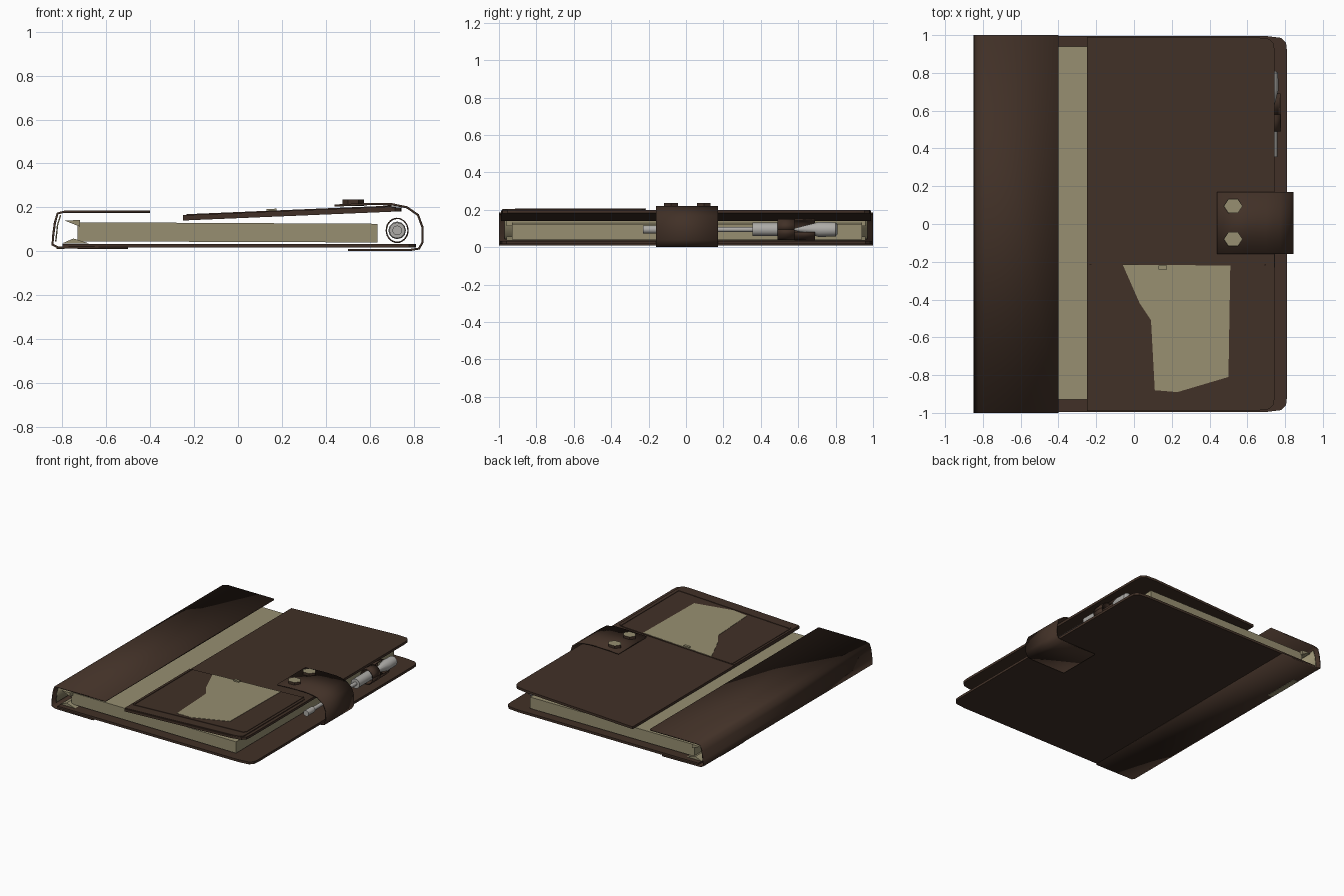
import bpy
import bmesh
import math

cube = bpy.data.objects.get("Cube")
if cube:
    bpy.data.objects.remove(cube, do_unlink=True)


def material(name, r, g, b):
    m = bpy.data.materials.new(name)
    m.use_nodes = True
    m.diffuse_color = (r, g, b, 1)
    bsdf = m.node_tree.nodes["Principled BSDF"]
    bsdf.inputs["Base Color"].default_value = (r, g, b, 1)
    bsdf.inputs["Roughness"].default_value = 0.8
    return m


leather = material("brown leather", 0.053, 0.030, 0.020)
paper = material("tan paper", 0.31, 0.275, 0.165)
metal = material("grey metal", 0.42, 0.41, 0.39)


def finish(name, bm, mat, smooth=False):
    bmesh.ops.recalc_face_normals(bm, faces=bm.faces)
    mesh = bpy.data.meshes.new(name)
    bm.to_mesh(mesh)
    bm.free()
    mesh.materials.append(mat)
    ob = bpy.data.objects.new(name, mesh)
    bpy.context.collection.objects.link(ob)
    if smooth:
        bpy.ops.object.select_all(action='DESELECT')
        ob.select_set(True)
        bpy.context.view_layer.objects.active = ob
        bpy.ops.object.shade_smooth_by_angle(angle=math.radians(50))
    return ob


def prism(bm, low, high):
    """Closed solid between two matching outlines."""
    a = [bm.verts.new(p) for p in low]
    b = [bm.verts.new(p) for p in high]
    bm.faces.new(a)
    bm.faces.new(b)
    for i in range(len(a)):
        j = (i + 1) % len(a)
        bm.faces.new((a[i], a[j], b[j], b[i]))


def plate(name, outline, height, thick, mat):
    """Flat or sloped sheet; height gives its underside at each x."""
    bm = bmesh.new()
    prism(bm, [(x, y, height(x)) for x, y in outline],
          [(x, y, height(x) + thick) for x, y in outline])
    return finish(name, bm, mat)


def bar(name, section, y0, y1, mat):
    """Solid xz section drawn out along y."""
    bm = bmesh.new()
    prism(bm, [(x, y0, z) for x, z in section], [(x, y1, z) for x, z in section])
    return finish(name, bm, mat)


def sheet(name, path, y0, y1, thick, mat):
    """Bent leather sheet following an xz path."""
    bm = bmesh.new()
    rows = [(bm.verts.new((x, y0, z)), bm.verts.new((x, y1, z))) for x, z in path]
    for (a, b), (c, d) in zip(rows, rows[1:]):
        bm.faces.new((a, b, d, c))
    ob = finish(name, bm, mat, True)
    mod = ob.modifiers.new("thickness", 'SOLIDIFY')
    mod.thickness = thick
    mod.offset = 0
    return ob


def lathe(name, profile, cx, cz, mat, sides=12):
    """Round part along y from (y, radius) pairs."""
    bm = bmesh.new()
    rings = []
    for y, r in profile:
        rings.append([bm.verts.new((cx + r * math.cos(t), y, cz + r * math.sin(t)))
                      for t in (2 * math.pi * i / sides for i in range(sides))])
    for a, b in zip(rings, rings[1:]):
        for i in range(sides):
            j = (i + 1) % sides
            bm.faces.new((a[i], a[j], b[j], b[i]))
    bm.faces.new(rings[0])
    bm.faces.new(rings[-1])
    return finish(name, bm, mat, True)


def rect(x0, x1, y0, y1):
    return [(x0, y0), (x1, y0), (x1, y1), (x0, y1)]


def rounded(x0, x1, y, cut):
    """Outline with both right hand corners softened."""
    half = [(x0, y), (x1 - 2.2 * cut, y), (x1 - 0.6 * cut, y - 0.2 * cut),
            (x1 - 0.1 * cut, y - 0.7 * cut), (x1, y - 1.6 * cut)]
    return half + [(x, -v) for x, v in reversed(half)]


def slope(x):
    return 0.14 + 0.042 * (x + 0.25)


# Cover: bottom board, rounded spine with top flap, sloped front board
plate("back_cover", rounded(-0.8, 0.81, 0.995, 0.05), lambda x: 0.016, 0.018, leather)
sheet("spine_and_flap", [(-0.4, 0.18), (-0.79, 0.18), (-0.822, 0.172), (-0.834, 0.13),
                         (-0.842, 0.07), (-0.845, 0.03), (-0.82, 0.017), (-0.5, 0.014)],
      -1, 1, 0.01, leather)
plate("front_cover", rounded(-0.25, 0.745, 0.99, 0.05), slope, 0.018, leather)

# Spine lining and pages
sheet("spine_lining", [(-0.808, 0.165), (-0.822, 0.12), (-0.83, 0.045)],
      -0.97, 0.97, 0.006, paper)
bar("upper_lining", [(-0.79, 0.14), (-0.72, 0.142), (-0.72, 0.112)], -0.96, 0.96, paper)
bar("lower_lining", [(-0.8, 0.036), (-0.68, 0.036), (-0.75, 0.058)], -0.96, 0.96, paper)
bar("pages", [(-0.73, 0.045), (0.635, 0.04), (0.635, 0.125), (-0.73, 0.132)],
    -0.93, 0.94, paper)
plate("spine_patch", rect(-0.83, -0.79, 0.5, 0.78), lambda x: 0.009, 0.004, paper)

# Pocket with raised rim and cut-out window
plate("pocket", rounded(-0.25, 0.72, 0.385, 0.03), lambda x: slope(x) + 0.018,
      0.006, leather).location.y = -0.6
for name, box in (("rim_front", rect(-0.23, 0.69, -0.915, -0.9)),
                  ("rim_left", rect(-0.235, -0.225, -0.9, -0.215)),
                  ("rim_right", rect(0.69, 0.7, -0.9, -0.215))):
    plate(name, box, lambda x: slope(x) + 0.024, 0.004, leather)
window = [(-0.06, -0.215), (0.03, -0.42), (0.09, -0.51), (0.11, -0.88),
          (0.23, -0.89), (0.5, -0.81), (0.51, -0.22)]
plate("pocket_window", window, lambda x: slope(x) + 0.023, 0.003, paper)
plate("window_tab", rect(0.13, 0.175, -0.24, -0.22), lambda x: slope(x) + 0.026, 0.01, paper)

# Strap wrapped round the open edge, with two studs
sheet("strap", [(0.44, 0.208), (0.6, 0.215), (0.7, 0.214), (0.77, 0.2), (0.82, 0.165),
                (0.84, 0.11), (0.84, 0.04), (0.825, 0.012), (0.78, 0.005), (0.5, 0.005)],
      -0.16, 0.17, 0.01, leather)
for side, y in (("left", 0.095), ("right", -0.08)):
    bm = bmesh.new()
    ring = [(0.525 + 0.05 * math.cos(t), y + 0.043 * math.sin(t))
            for t in (math.pi * i / 3 for i in range(6))]
    prism(bm, [(x, v, 0.205) for x, v in ring], [(x, v, 0.236) for x, v in ring])
    stud = finish("stud_" + side, bm, leather)
    stud.data.materials.append(paper)
    for f in stud.data.polygons:
        if f.normal.z > 0.9:
            f.material_index = 1

# Pen and its leather loop
px, pz = 0.725, 0.095
lathe("pen_end", [(-0.23, 0.022), (-0.15, 0.022), (-0.15, 0.014), (0.36, 0.014)],
      px, pz, metal)
lathe("pen_barrel", [(0.355, 0.036), (0.52, 0.036), (0.52, 0.02), (0.58, 0.012)],
      px, pz, metal)
lathe("pen_cap", [(0.575, 0.005), (0.71, 0.04), (0.8, 0.038), (0.81, 0.025)],
      px, pz, metal)


def arc(start, end, steps=10):
    angles = [math.radians(start + (end - start) * i / steps) for i in range(steps + 1)]
    return [(px + 0.05 * math.cos(t), pz + 0.055 * math.sin(t)) for t in angles]


sheet("pen_loop", arc(0, 360, 14), 0.49, 0.58, 0.006, leather)
sheet("pen_loop_tail", arc(90, 345), 0.58, 0.69, 0.006, leather)
